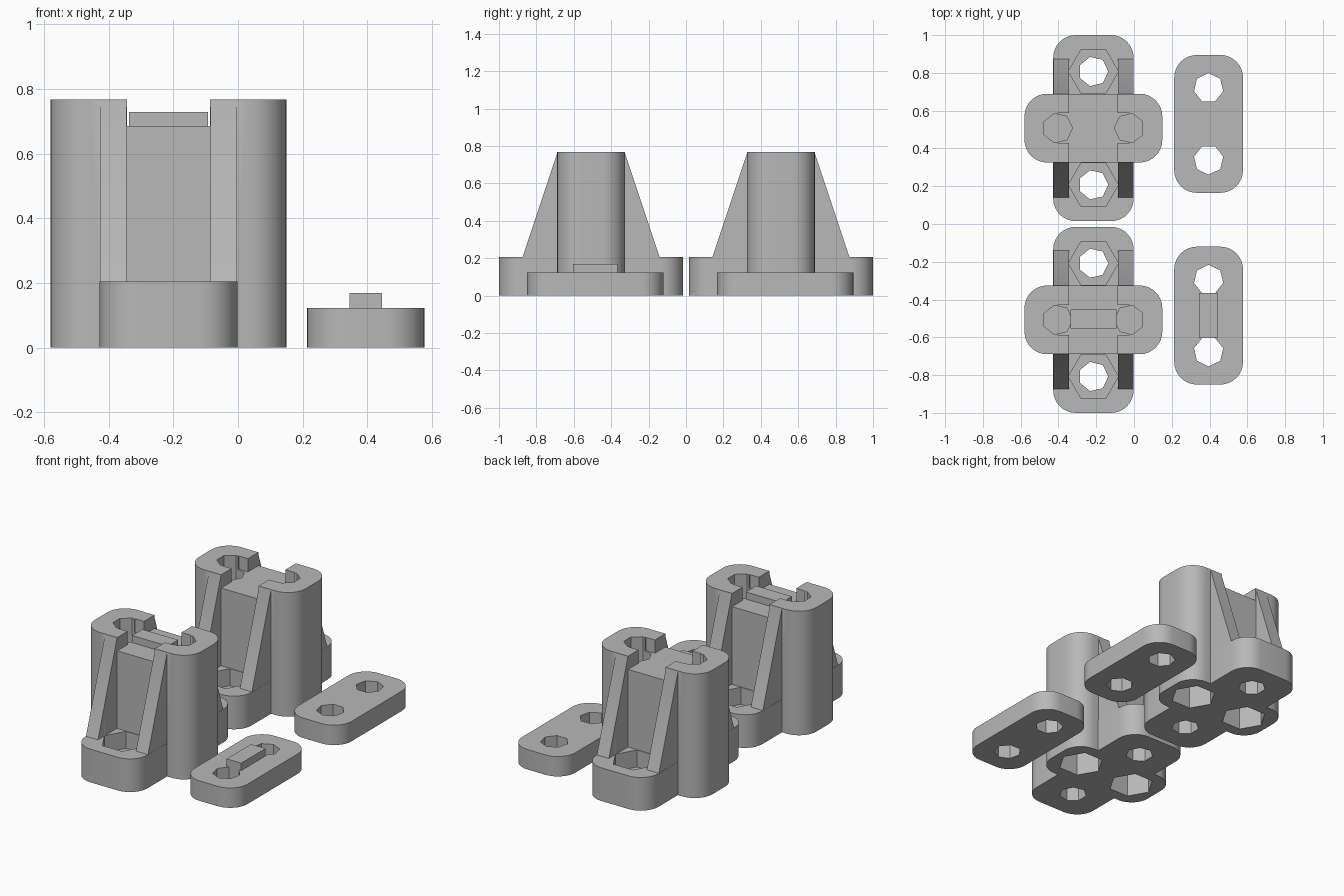
import bpy, bmesh, math

cube = bpy.data.objects.get("Cube")
if cube:
    bpy.data.objects.remove(cube, do_unlink=True)

grey = bpy.data.materials.new("light grey plastic")
grey.use_nodes = True
grey.diffuse_color = (0.48, 0.48, 0.48, 1)
grey.node_tree.nodes["Principled BSDF"].inputs["Base Color"].default_value = (0.48, 0.48, 0.48, 1)


def extrude(name, points, offset):
    """Solid made by sweeping a flat outline along an offset."""
    bm = bmesh.new()
    face = bm.faces.new([bm.verts.new(p) for p in points])
    swept = bmesh.ops.extrude_face_region(bm, geom=[face])
    verts = [v for v in swept["geom"] if isinstance(v, bmesh.types.BMVert)]
    bmesh.ops.translate(bm, verts=verts, vec=offset)
    bmesh.ops.recalc_face_normals(bm, faces=bm.faces)
    mesh = bpy.data.meshes.new(name)
    bm.to_mesh(mesh)
    bm.free()
    mesh.materials.append(grey)
    obj = bpy.data.objects.new(name, mesh)
    bpy.context.collection.objects.link(obj)
    return obj


def rounded_block(name, x, y, hx, hy, height, radius=0.12, steps=8):
    points = []
    for corner, (sx, sy) in enumerate([(1, 1), (-1, 1), (-1, -1), (1, -1)]):
        for i in range(steps + 1):
            a = math.pi / 2 * (corner + i / steps)
            points.append((x + sx * (hx - radius) + radius * math.cos(a),
                           y + sy * (hy - radius) + radius * math.sin(a), 0))
    return extrude(name, points, (0, 0, height))


def prism(name, x, y, radius, sides, z0, z1, turn=0):
    points = []
    for i in range(sides):
        a = turn + math.tau * i / sides
        points.append((x + radius * math.cos(a), y + radius * math.sin(a), z0))
    return extrude(name, points, (0, 0, z1 - z0))


def box(name, x, y, hx, hy, z0, z1):
    points = [(x + sx * hx, y + sy * hy, z0) for sx, sy in [(1, 1), (-1, 1), (-1, -1), (1, -1)]]
    return extrude(name, points, (0, 0, z1 - z0))


def combine(target, tool, operation):
    """Apply one boolean and discard its tool."""
    tool.hide_render = True
    mod = target.modifiers.new("shape", "BOOLEAN")
    mod.operation, mod.solver, mod.object = operation, "EXACT", tool
    bpy.context.view_layer.objects.active = target
    bpy.ops.object.modifier_apply(modifier=mod.name)
    bpy.data.objects.remove(tool, do_unlink=True)


def finish(obj):
    bpy.ops.object.select_all(action="DESELECT")
    obj.select_set(True)
    bpy.context.view_layer.objects.active = obj
    bpy.ops.object.shade_smooth_by_angle(angle=math.radians(25))


HEIGHT, FLOOR, BASE = 0.767, 0.685, 0.205
TX, PX = -0.215, 0.395      # tower and plate centre lines


def tower(name, y):
    # Upright column crossing a low foot
    body = rounded_block(name, TX, y, 0.365, 0.182, HEIGHT)
    combine(body, rounded_block("foot", TX, y, 0.213, 0.4925, BASE), "UNION")
    # Sloping buttress ribs
    for x in (TX - 0.212, TX + 0.13):
        outline = [(-0.367, 0.1), (0.367, 0.1), (0.367, BASE),
                   (0.181, 0.762), (-0.181, 0.762), (-0.367, BASE)]
        rib = extrude("rib", [(x, y + a, z) for a, z in outline], (0.082, 0, 0))
        combine(body, rib, "UNION")
    # Saddle across the top, with side slots leading to the screw holes
    combine(body, box("saddle", TX, y, 0.128, 0.3, FLOOR, 1), "DIFFERENCE")
    combine(body, box("slot", TX, y, 0.19, 0.08, FLOOR, 1), "DIFFERENCE")
    for s in (-1, 1):
        # Column screw hole above a nut pocket, separated by a thin skin
        turn = 0 if s < 0 else math.pi
        x = TX + s * 0.19
        combine(body, prism("screw hole", x, y, 0.079, 7, 0.42, 1, turn), "DIFFERENCE")
        combine(body, prism("nut pocket", x, y, 0.13, 6, -0.1, 0.4), "DIFFERENCE")
        # Foot screw hole with a nut pocket from above
        fy = y + s * 0.3
        combine(body, prism("screw hole", TX, fy, 0.079, 7, -0.1, 0.19), "DIFFERENCE")
        combine(body, prism("nut pocket", TX, fy, 0.132, 6, 0.1, 0.3), "DIFFERENCE")
    return body


def plate(name, y):
    body = rounded_block(name, PX, y, 0.182, 0.365, 0.123)
    for s in (-1, 1):
        hole = prism("screw hole", PX, y + s * 0.19, 0.079, 7, -0.1, 0.3, math.pi / 2 * s)
        combine(body, hole, "DIFFERENCE")
    return body


# Plain pair
finish(tower("plain_tower", 0.5075))
finish(plate("plain_clamp_plate", 0.53))

# Ridged pair
ridged_tower = tower("ridged_tower", -0.5075)
combine(ridged_tower, box("ridge", TX, -0.5025, 0.122, 0.05, FLOOR - 0.03, 0.729), "UNION")
finish(ridged_tower)
ridged_plate = plate("ridged_clamp_plate", -0.485)
combine(ridged_plate, box("ridge", PX, -0.485, 0.05, 0.119, 0.1, 0.169), "UNION")
finish(ridged_plate)
